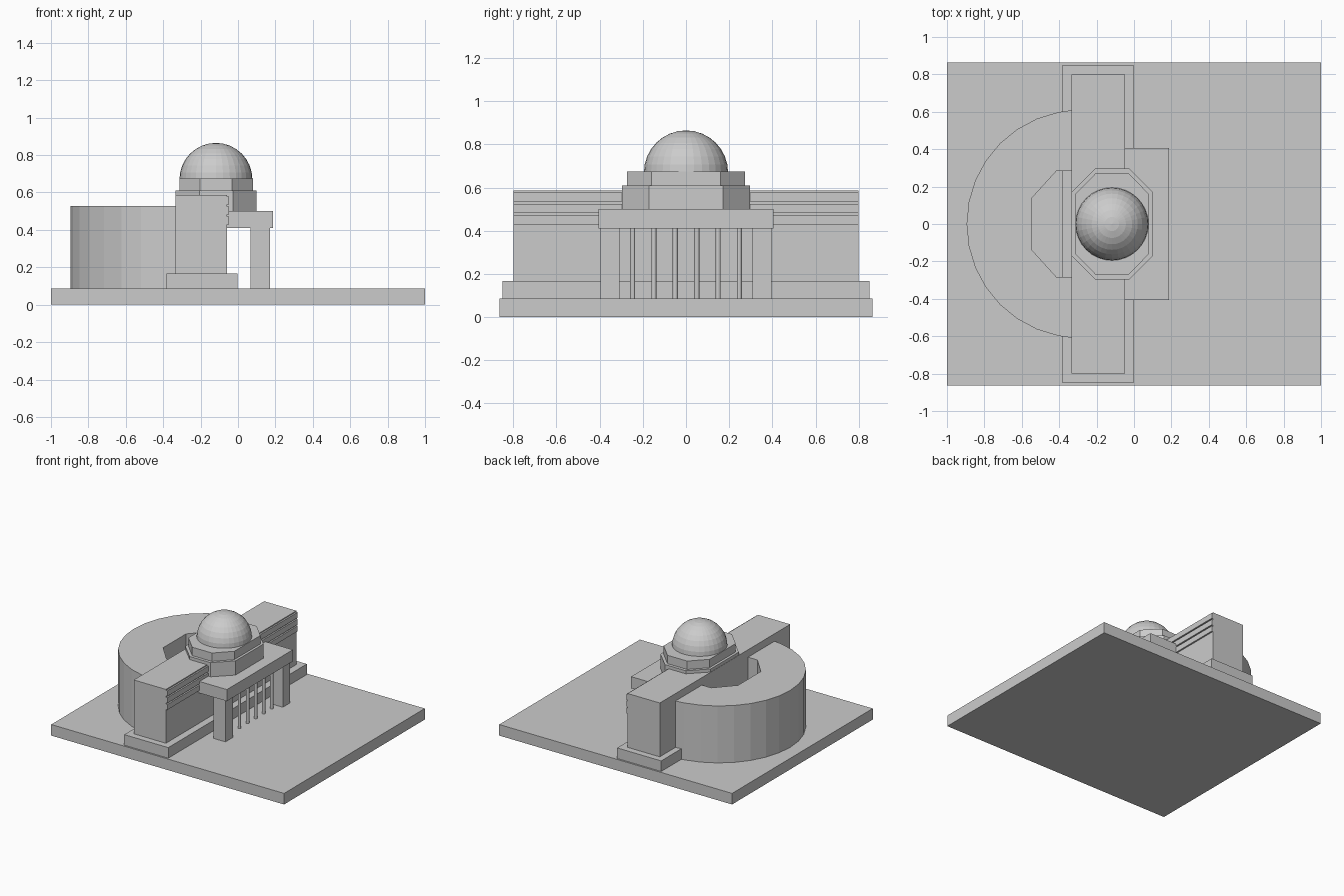
import bpy, bmesh, math

if "Cube" in bpy.data.objects:
    bpy.data.objects.remove(bpy.data.objects["Cube"])


def prism(name, pts, z0, z1):
    """Extrude a plan outline from z0 to z1."""
    bm = bmesh.new()
    face = bm.faces.new([bm.verts.new((x, y, z0)) for x, y in pts])
    ext = bmesh.ops.extrude_face_region(bm, geom=[face])
    for v in ext["geom"]:
        if isinstance(v, bmesh.types.BMVert):
            v.co.z = z1
    bmesh.ops.recalc_face_normals(bm, faces=bm.faces)
    return finish(name, bm)


def finish(name, bm):
    mesh = bpy.data.meshes.new(name)
    bm.to_mesh(mesh)
    bm.free()
    ob = bpy.data.objects.new(name, mesh)
    bpy.context.collection.objects.link(ob)
    return ob


def box(name, x0, x1, y0, y1, z0, z1):
    return prism(name, [(x0, y0), (x1, y0), (x1, y1), (x0, y1)], z0, z1)


def octagon(name, cx, hx, hy, kx, ky, z0, z1):
    """Stretched octagon: half sizes hx, hy and half flat lengths kx, ky."""
    pts = [(kx, -hy), (hx, -ky), (hx, ky), (kx, hy),
           (-kx, hy), (-hx, ky), (-hx, -ky), (-kx, -hy)]
    return prism(name, [(cx + x, y) for x, y in pts], z0, z1)


G = 0.086  # top of the ground slab

# Ground slab, plinth and long hall
box("ground_slab", -1, 1, -0.863, 0.863, 0, G)
box("plinth", -0.382, -0.004, -0.85, 0.85, G, 0.168)
box("long_hall", -0.335, -0.059, -0.8, 0.8, 0.168, 0.586)

# Horizontal bands on the hall front
for i, (z0, z1) in enumerate([(0.535, 0.578), (0.482, 0.525), (0.43, 0.472)]):
    box(f"facade_band_{i + 1}", -0.062, -0.047, -0.8, 0.8, z0, z1)

# Round rear wing with an open faceted courtyard
R, cx, wall = 0.61, -0.285, -0.335
arc = [(wall, math.sqrt(R * R - (wall - cx) ** 2))]
for i in range(9, 24):
    a = 2 * math.pi * i / 32
    arc.append((cx + R * math.cos(a), R * math.sin(a)))
arc.append((wall, -arc[0][1]))
court = [(wall, -0.283), (-0.415, -0.283), (-0.545, -0.14),
         (-0.545, 0.14), (-0.415, 0.283), (wall, 0.283)]
prism("round_wing", arc + court, G, 0.528)

# Porch: roof, corner piers and slim round columns
box("porch_roof", -0.059, 0.188, -0.405, 0.405, 0.41, 0.5)
for side, y in (("left", -0.352), ("right", 0.352)):
    box(f"porch_pier_{side}", 0.067, 0.17, y - 0.045, y + 0.045, G, 0.41)
for i in range(6):
    y = (i - 2.5) * 0.099
    ring = [(0.117 + 0.012 * math.cos(k * math.pi / 6),
             y + 0.012 * math.sin(k * math.pi / 6)) for k in range(12)]
    prism(f"porch_column_{i + 1}", ring, G, 0.41)

# Octagonal drum in two tiers
octagon("drum_lower", -0.117, 0.216, 0.297, 0.09, 0.172, 0.5, 0.61)
octagon("drum_upper", -0.117, 0.197, 0.274, 0.085, 0.16, 0.61, 0.675)

# Dome
bm = bmesh.new()
bmesh.ops.create_uvsphere(bm, u_segments=32, v_segments=16, radius=0.195)
bmesh.ops.bisect_plane(bm, geom=bm.verts[:] + bm.edges[:] + bm.faces[:],
                       plane_co=(0, 0, 0), plane_no=(0, 0, -1), clear_outer=True)
dome = finish("dome", bm)
dome.location = (-0.118, 0, 0.67)
